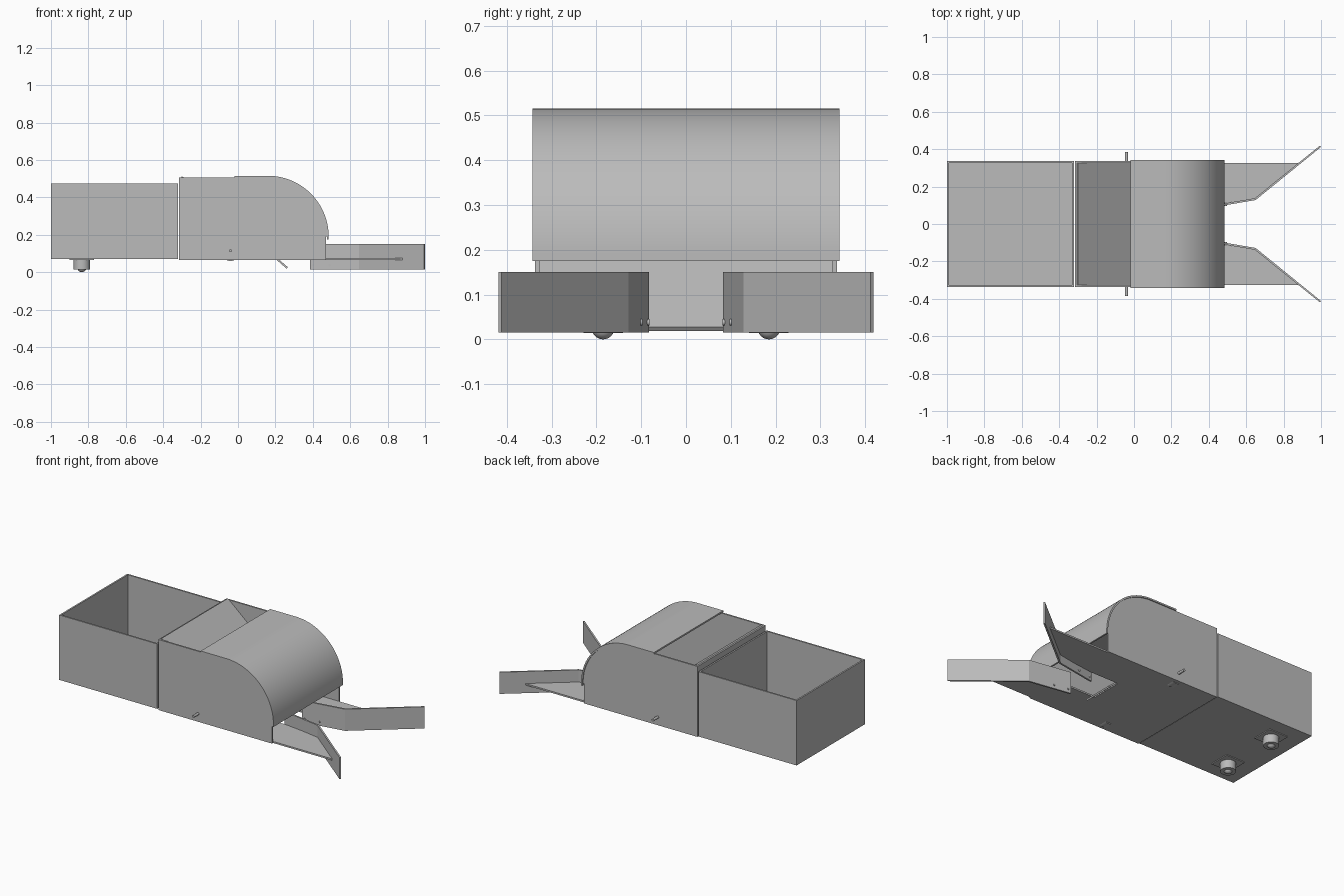
import bpy, bmesh, math
from mathutils import Vector

cube = bpy.data.objects.get("Cube")
if cube:
    bpy.data.objects.remove(cube, do_unlink=True)

grey = bpy.data.materials.new("sheet_grey")
grey.use_nodes = True
COLOUR = (0.5, 0.5, 0.5, 1)
grey.diffuse_color = COLOUR
grey.node_tree.nodes["Principled BSDF"].inputs["Base Color"].default_value = COLOUR
T = 0.01  # sheet thickness


def finish(name, bm, smooth=False):
    bmesh.ops.recalc_face_normals(bm, faces=bm.faces)
    mesh = bpy.data.meshes.new(name)
    bm.to_mesh(mesh)
    bm.free()
    mesh.materials.append(grey)
    ob = bpy.data.objects.new(name, mesh)
    bpy.context.collection.objects.link(ob)
    if smooth:
        bpy.ops.object.select_all(action='DESELECT')
        ob.select_set(True)
        bpy.context.view_layer.objects.active = ob
        bpy.ops.object.shade_smooth_by_angle(angle=math.radians(30))
    return ob


def prism(name, outline, axis, low, high, smooth=False):
    """Extrude an outline along y (outline is x,z) or z (outline is x,y)."""
    bm = bmesh.new()
    place = (lambda a, b: (a, low, b)) if axis == 'y' else (lambda a, b: (a, b, low))
    face = bm.faces.new([bm.verts.new(place(a, b)) for a, b in outline])
    shift = Vector((0, high - low, 0) if axis == 'y' else (0, 0, high - low))
    new = bmesh.ops.extrude_face_region(bm, geom=[face], use_keep_orig=True)["geom"]
    bmesh.ops.translate(bm, vec=shift, verts=[v for v in new if isinstance(v, bmesh.types.BMVert)])
    return finish(name, bm, smooth)


def box(name, x0, x1, y0, y1, z0, z1):
    return prism(name, [(x0, y0), (x1, y0), (x1, y1), (x0, y1)], 'z', z0, z1)


def cylinder(name, centre, radius, length, axis='z'):
    bm = bmesh.new()
    bmesh.ops.create_cone(bm, cap_ends=True, segments=32, radius1=radius, radius2=radius, depth=length)
    ob = finish(name, bm, True)
    ob.location = centre
    if axis == 'y':
        ob.rotation_euler.x = math.pi / 2
    return ob


def arc(radius, steps=32):
    """Quarter turn from the top of the hood down to its front lip."""
    return [(0.16 + radius * math.sin(i / steps * math.pi / 2),
             0.19 + radius * math.cos(i / steps * math.pi / 2)) for i in range(steps + 1)]


# Open storage bin
W = 0.337
box("bin_floor", -1, -0.322, -W, W, 0.07, 0.08)
box("bin_rear_wall", -1, -1 + T, -W, W, 0.08, 0.475)
box("bin_inner_wall", -0.332, -0.322, -W, W, 0.08, 0.475)
for side, s in (("left", 1), ("right", -1)):
    lo, hi = sorted((s * W, s * (W - T)))
    box("bin_side_" + side, -1 + T, -0.332, lo, hi, 0.08, 0.475)

# Body: back wall, curved side panels and wrapped hood
box("body_back_wall", -0.315, -0.305, -W + T, W - T, 0.075, 0.505)
panel = [(-0.315, 0.065), (0.47, 0.065), (0.47, 0.19)] + arc(0.315)[::-1] + [(-0.315, 0.505)]
for side, s in (("left", 1), ("right", -1)):
    lo, hi = sorted((s * W, s * (W - T)))
    prism("body_side_" + side, panel, 'y', lo, hi)
outer = [(-0.018, 0.515)] + arc(0.325) + [(0.485, 0.175)]
inner = [(-0.018, 0.505)] + arc(0.315) + [(0.475, 0.175)]
prism("curved_hood", outer + inner[::-1], 'y', -0.343, 0.343, True)

# Floor with a central notch and two tapering front wings
half = [(-0.315, 0), (-0.315, W - T), (0.885, W - T), (0.65, 0.133), (0.39, 0.1), (0.2, 0.1), (0.2, 0)]
for side, s in (("left", 1), ("right", -1)):
    prism("floor_" + side, [(x, s * y) for x, y in half], 'z', 0.065, 0.075)


# Straight inner ramp, narrowed where it passes through the notch
def ramp(name, x0, x1, y):
    def z(x):
        return 0.505 - (x + 0.305) * 0.86
    prism(name, [(x0, z(x0)), (x1, z(x1)), (x1 + 0.006, z(x1) + 0.008), (x0 + 0.006, z(x0) + 0.008)],
          'y', -y, y)


ramp("ramp", -0.305, 0.2, W - T)
ramp("ramp_lip", 0.2, 0.26, 0.098)

# Bent guide arms, bolts, axles, wheels and ball casters on both sides
for side, s in (("left", 1), ("right", -1)):
    path = [(0.385, 0.083), (0.65, 0.128), (1, 0.412), (0.994, 0.419), (0.646, 0.138), (0.385, 0.093)]
    prism("guide_arm_" + side, [(x, s * y) for x, y in path], 'z', 0.015, 0.15)
    for i, (x, y) in enumerate(((0.4, 0.09), (0.49, 0.106))):
        cylinder(f"arm_bolt_{side}_{i}", (x, s * y, 0.038), 0.007, 0.018, 'y')
    cylinder("axle_" + side, (-0.04, s * 0.3, 0.115), 0.008, 0.17, 'y')
    cylinder("wheel_" + side, (-0.04, s * 0.29, 0.115), 0.055, 0.05, 'y')
    box("caster_plate_" + side, -0.9, -0.77, s * 0.185 - 0.065, s * 0.185 + 0.065, 0.065, 0.07)
    cylinder("caster_cup_" + side, (-0.835, s * 0.185, 0.04), 0.044, 0.052)
    bm = bmesh.new()
    bmesh.ops.create_uvsphere(bm, u_segments=24, v_segments=16, radius=0.025)
    ball = finish("caster_ball_" + side, bm, True)
    ball.location = (-0.835, s * 0.185, 0.025)
